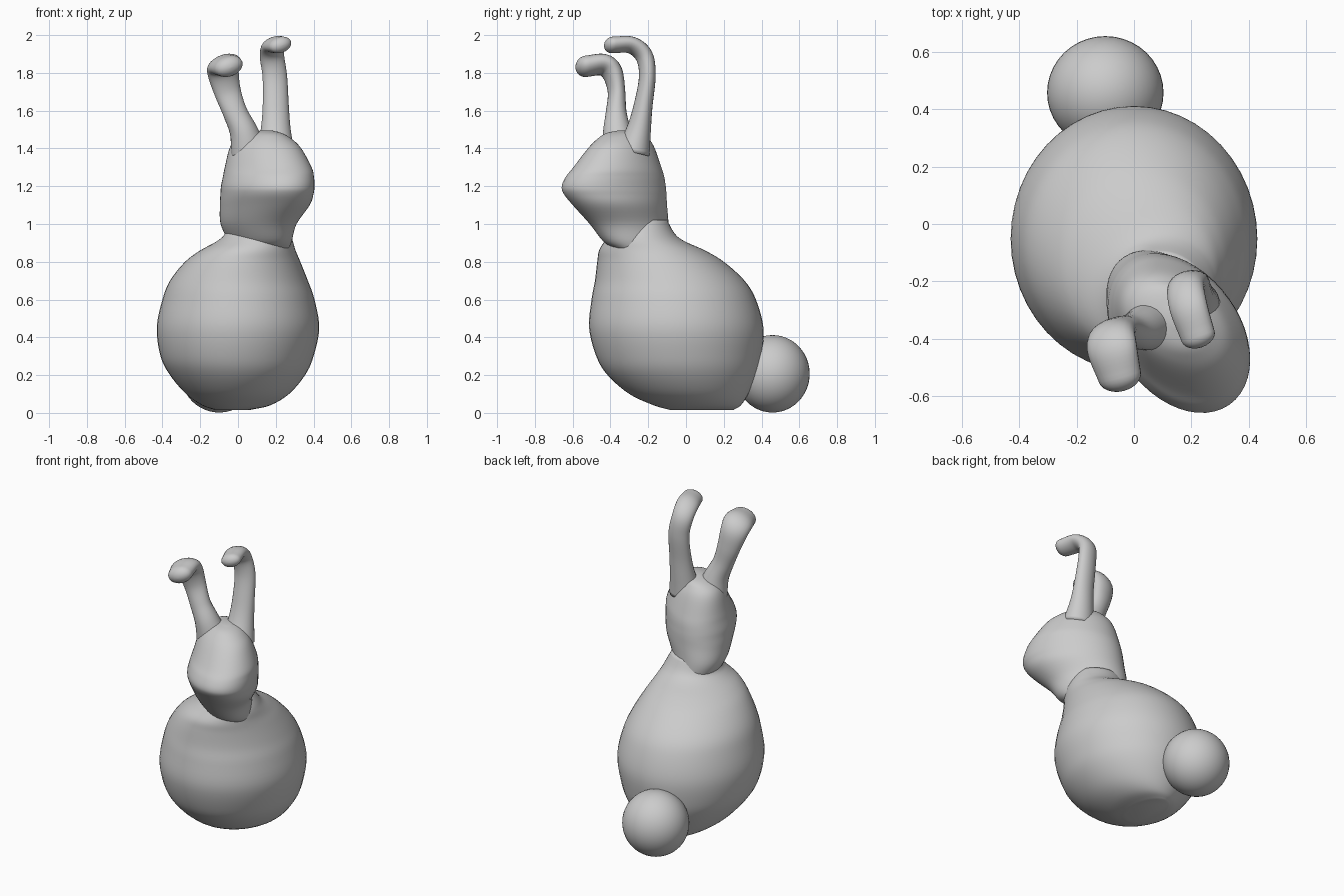
import bpy, bmesh
from math import sin, cos, pi
from mathutils import Vector


def spline(keys, steps):
    """Catmull-Rom interpolation through rows of numbers."""
    pts = [Vector(k) for k in keys]
    pts = [2 * pts[0] - pts[1]] + pts + [2 * pts[-1] - pts[-2]]
    out = []
    for i in range(1, len(pts) - 2):
        a, b, c, d = pts[i - 1:i + 3]
        for s in range(steps):
            t = s / steps
            out.append(0.5 * (2 * b + (c - a) * t + (2 * a - 5 * b + 4 * c - d) * t * t
                              + (3 * b - a - 3 * c + d) * t ** 3))
    return out + [pts[-2]]


def skin(name, rings):
    """Skin a list of point rings into one smooth closed object."""
    bm = bmesh.new()
    loops = [[bm.verts.new(p) for p in r] for r in rings]
    n = len(loops[0])
    for a, b in zip(loops, loops[1:]):
        for i in range(n):
            j = (i + 1) % n
            bm.faces.new((a[i], a[j], b[j], b[i]))
    bm.faces.new(loops[0][::-1])
    bm.faces.new(loops[-1])
    bmesh.ops.recalc_face_normals(bm, faces=bm.faces)
    me = bpy.data.meshes.new(name)
    bm.to_mesh(me)
    bm.free()
    me.shade_smooth()
    ob = bpy.data.objects.new(name, me)
    bpy.context.collection.objects.link(ob)
    return ob


def stacked(name, keys, skew=0.0, n=48):
    """Horizontal ellipses from rows of z, x min, x max, y min, y max."""
    rings = []
    for z, x0, x1, y0, y1 in spline(keys, 5):
        rings.append([((x0 + x1) / 2 + (x1 - x0) / 2 * cos(a),
                       (y0 + y1) / 2 + (y1 - y0) / 2 * sin(a - skew), z)
                      for a in (2 * pi * i / n for i in range(n))])
    return skin(name, rings)


def ear(name, keys, side, n=24):
    """Flattened tube from rows of x, y, z, half width, half thickness."""
    rows = spline(keys, 6)
    pos = [Vector(r[:3]) for r in rows]
    rings = []

    def ring(c, t, w, h):
        u = (side - t * side.dot(t)).normalized()
        v = t.cross(u)
        rings.append([c + u * w * cos(a) + v * h * sin(a)
                      for a in (2 * pi * i / n for i in range(n))])

    for i, r in enumerate(rows):
        t = (pos[min(i + 1, len(pos) - 1)] - pos[max(i - 1, 0)]).normalized()
        ring(pos[i], t, r[3], r[4])
    # rounded tip
    w, h = rows[-1][3:5]
    for k in range(1, 7):
        a = k / 6 * pi * 0.49
        ring(pos[-1] + t * h * sin(a), t, w * cos(a), h * cos(a))
    return skin(name, rings)


# Egg-shaped body leaning up to the neck
stacked("body", [
    (0.015, -0.12, 0.06, -0.08, 0.25),
    (0.04, -0.19, 0.17, -0.17, 0.29),
    (0.10, -0.275, 0.27, -0.30, 0.33),
    (0.20, -0.36, 0.355, -0.415, 0.375),
    (0.30, -0.41, 0.40, -0.475, 0.40),
    (0.45, -0.43, 0.43, -0.513, 0.41),
    (0.60, -0.40, 0.405, -0.50, 0.37),
    (0.70, -0.36, 0.37, -0.482, 0.31),
    (0.80, -0.28, 0.33, -0.47, 0.20),
    (0.86, -0.20, 0.305, -0.46, 0.10),
    (0.91, -0.11, 0.29, -0.43, -0.01),
    (0.95, -0.07, 0.275, -0.40, -0.06),
    (1.02, -0.06, 0.24, -0.36, -0.10)])

# Head with the nose turned slightly to one side
stacked("head", [
    (0.87, -0.02, 0.27, -0.38, -0.11),
    (0.91, -0.05, 0.285, -0.44, -0.09),
    (1.00, -0.092, 0.31, -0.51, -0.092),
    (1.10, -0.096, 0.38, -0.60, -0.10),
    (1.16, -0.093, 0.40, -0.648, -0.103),
    (1.20, -0.09, 0.405, -0.658, -0.107),
    (1.25, -0.08, 0.402, -0.637, -0.115),
    (1.30, -0.07, 0.39, -0.597, -0.13),
    (1.40, -0.045, 0.335, -0.52, -0.165),
    (1.45, -0.01, 0.285, -0.47, -0.195),
    (1.48, 0.05, 0.235, -0.425, -0.23),
    (1.495, 0.12, 0.18, -0.36, -0.30)], skew=0.33)

# Two folded ears
ear("left_ear", [
    (0.06, -0.35, 1.38, 0.10, 0.09),
    (0.03, -0.365, 1.49, 0.075, 0.075),
    (-0.015, -0.37, 1.59, 0.065, 0.055),
    (-0.055, -0.368, 1.70, 0.072, 0.045),
    (-0.078, -0.39, 1.80, 0.085, 0.052),
    (-0.075, -0.44, 1.843, 0.09, 0.052),
    (-0.05, -0.53, 1.835, 0.078, 0.054)], Vector((1, 0.2, 0.35)))
ear("right_ear", [
    (0.20, -0.28, 1.38, 0.10, 0.09),
    (0.20, -0.25, 1.50, 0.08, 0.065),
    (0.20, -0.228, 1.62, 0.07, 0.05),
    (0.195, -0.205, 1.78, 0.066, 0.043),
    (0.18, -0.222, 1.89, 0.066, 0.045),
    (0.19, -0.29, 1.947, 0.068, 0.042),
    (0.223, -0.39, 1.948, 0.062, 0.042)], Vector((1, 0.2, 0.3)))

# Round tail
bpy.ops.mesh.primitive_uv_sphere_add(segments=40, ring_count=24, location=(-0.1, 0.458, 0.207))
tail = bpy.context.object
tail.name = "tail"
tail.scale = (0.203, 0.197, 0.205)
bpy.ops.object.shade_smooth()
